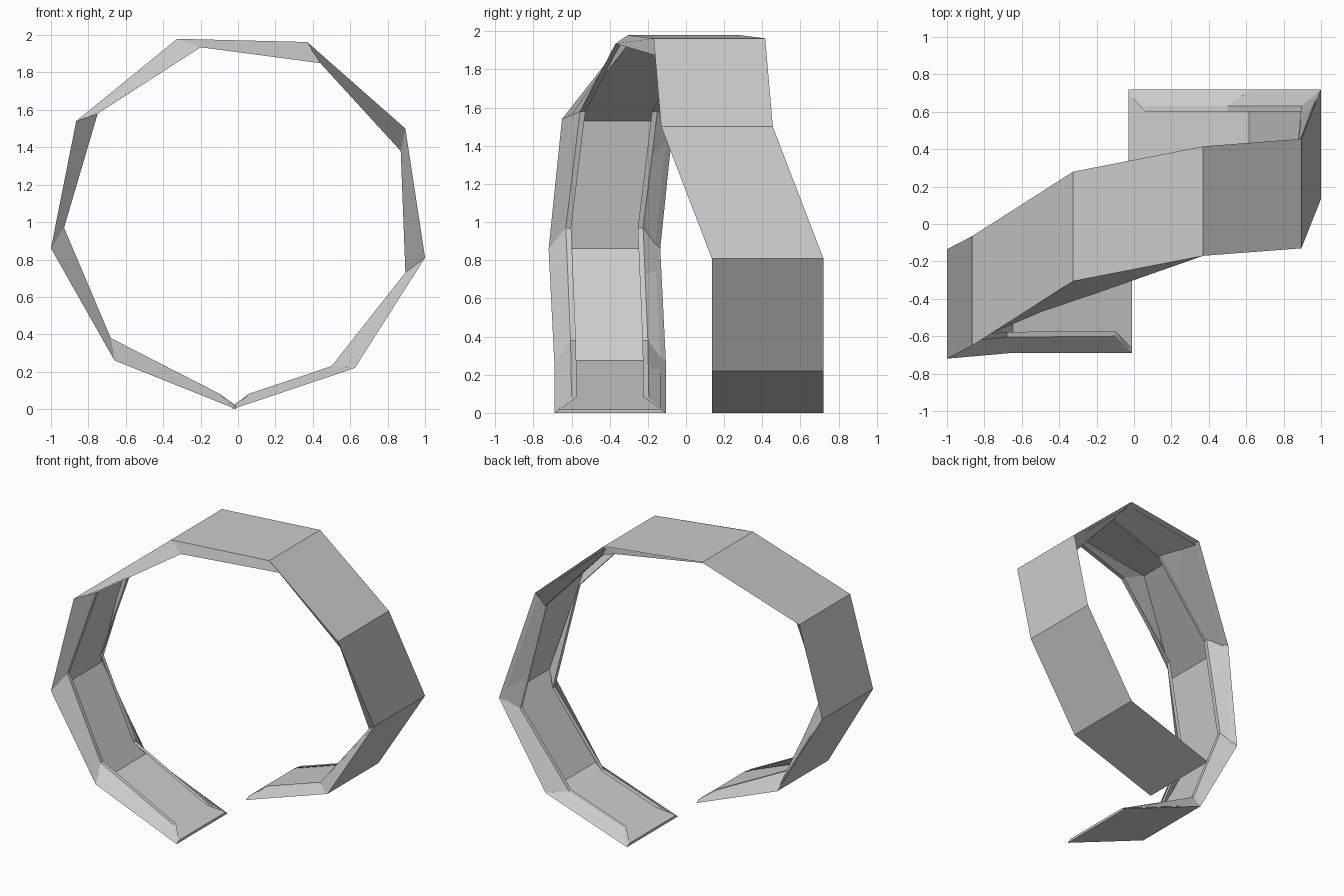
import bpy, bmesh
from mathutils import Vector

if "Cube" in bpy.data.objects:
    bpy.data.objects.remove(bpy.data.objects["Cube"])

WIDTH = 0.585       # ribbon width across y
RIM_SPAN = 0.405    # distance between the outer edges of the two rims
LIP = 0.028         # lip thickness
FLOOR = 0.018       # ribbon thickness

# Stations along the open loop: outer x, z, front edge y | rim x, z, front rim y
stations = [
    (-0.01, 0.00, -0.69, -0.10, 0.083, -0.60),
    (-0.66, 0.26, -0.69, -0.68, 0.38, -0.605),
    (-1.00, 0.86, -0.72, -0.93, 0.97, -0.63),
    (-0.865, 1.54, -0.65, -0.75, 1.58, -0.555),
    (-0.325, 1.98, -0.305, -0.20, 1.935, -0.37),
    (0.37, 1.963, -0.17, 0.44, 1.85, -0.08),
    (0.895, 1.50, -0.13, 0.87, 1.38, -0.03),
    (1.00, 0.81, 0.135, 0.895, 0.73, 0.225),
    (0.625, 0.22, 0.135, 0.50, 0.23, 0.225),
    (-0.03, 0.00, 0.135, 0.06, 0.083, 0.225),
]


def section(x, z, y, rx, rz, ry):
    """Channel profile: outer face, leaning lips with flat rims, inner floor."""
    inward = Vector((-x, 0, 1 - z)).normalized() * FLOOR
    fx, fz = x + inward.x, z + inward.z
    yb, rb = y + WIDTH, ry + RIM_SPAN
    return [(x, y, z), (rx, ry, rz), (rx, ry + LIP, rz), (fx, y + LIP, fz),
            (fx, yb - LIP, fz), (rx, rb - LIP, rz), (rx, rb, rz), (x, yb, z)]


# Faceted channel ribbon
bm = bmesh.new()
rings = [[bm.verts.new(p) for p in section(*s)] for s in stations]
for a, b in zip(rings, rings[1:]):
    for i in range(8):
        j = (i + 1) % 8
        bm.faces.new((a[i], a[j], b[j], b[i]))

# End caps: floor edge plus the two bevelled lip ends
for r in (rings[0], rings[-1]):
    for ids in ((0, 3, 4, 7), (0, 1, 2, 3), (4, 5, 6, 7)):
        bm.faces.new([r[i] for i in ids])

bmesh.ops.recalc_face_normals(bm, faces=bm.faces)
mesh = bpy.data.meshes.new("spiral_band")
bm.to_mesh(mesh)
bm.free()
band = bpy.data.objects.new("spiral_band", mesh)
bpy.context.collection.objects.link(band)
